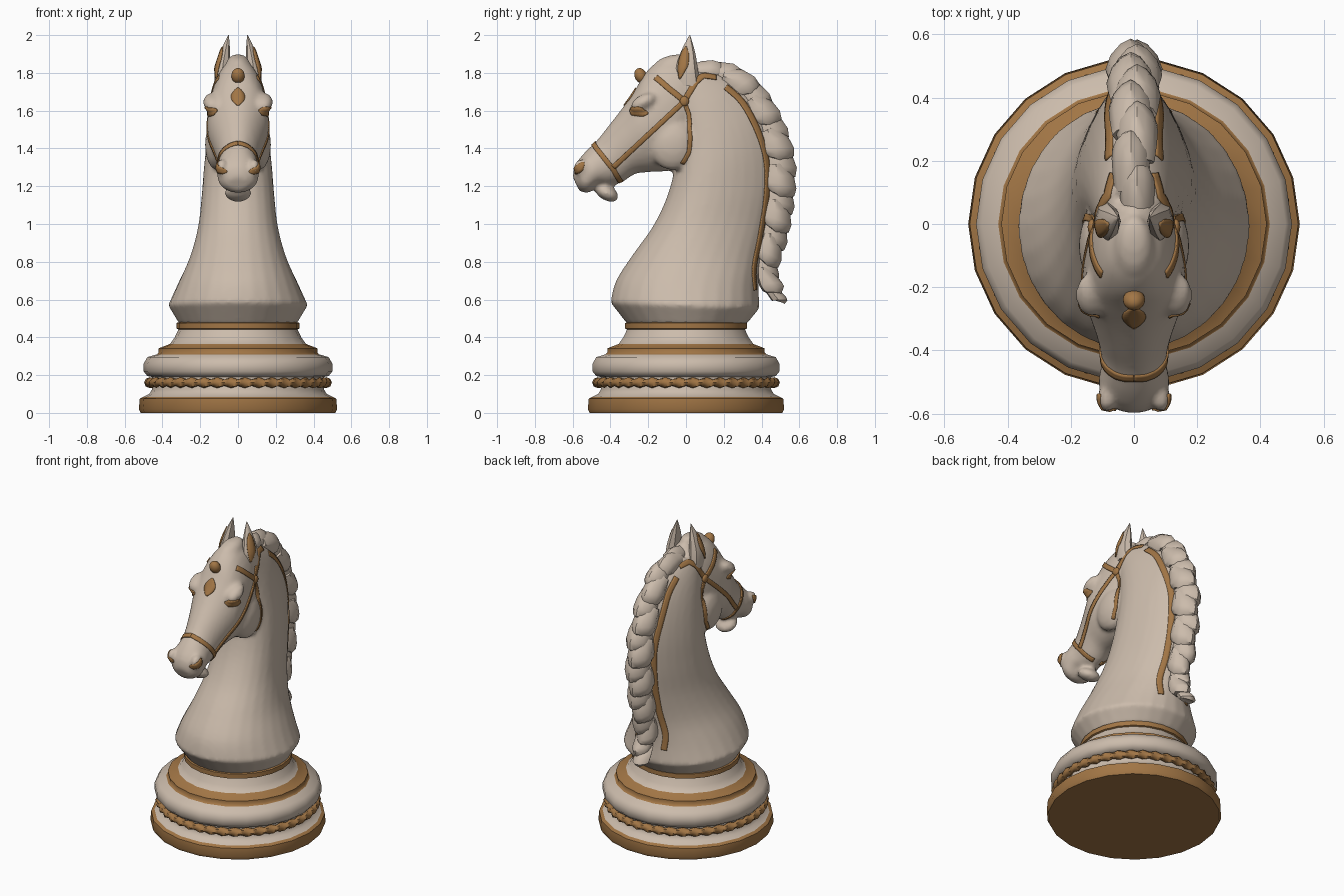
import bpy, bmesh, math
from mathutils import Vector
from mathutils.bvhtree import BVHTree

if "Cube" in bpy.data.objects:
    bpy.data.objects.remove(bpy.data.objects["Cube"])


def material(name, rgb):
    m = bpy.data.materials.new(name)
    m.diffuse_color = (*rgb, 1)
    m.use_nodes = True
    m.node_tree.nodes["Principled BSDF"].inputs["Base Color"].default_value = m.diffuse_color
    return m


CREAM = material("cream", (0.60, 0.50, 0.41))
GOLD = material("antique gold", (0.36, 0.18, 0.06))


def activate(ob):
    bpy.ops.object.select_all(action='DESELECT')
    ob.select_set(True)
    bpy.context.view_layer.objects.active = ob


def finish(name, bm, mats, angle=40, recalc=True):
    if recalc:
        bmesh.ops.recalc_face_normals(bm, faces=bm.faces)
    me = bpy.data.meshes.new(name)
    bm.to_mesh(me)
    bm.free()
    ob = bpy.data.objects.new(name, me)
    bpy.context.collection.objects.link(ob)
    for m in mats:
        me.materials.append(m)
    activate(ob)
    bpy.ops.object.shade_smooth_by_angle(angle=math.radians(angle))
    return ob


def smooth_rows(rows, n):
    """Catmull-Rom interpolation of a list of tuples, n steps per span."""
    out = []
    for i in range(len(rows) - 1):
        p = [rows[max(0, min(len(rows) - 1, i + k))] for k in (-1, 0, 1, 2)]
        for j in range(n):
            t = j / n
            out.append(tuple(0.5 * (2 * b + (c - a) * t + (2 * a - 5 * b + 4 * c - d) * t * t
                                    + (3 * b - a - 3 * c + d) * t ** 3) for a, b, c, d in zip(*p)))
    return out + [tuple(rows[-1])]


def loft(bm, rings):
    rows = [[bm.verts.new(p) for p in r] for r in rings]
    n = len(rows[0])
    for a, b in zip(rows, rows[1:]):
        for i in range(n):
            bm.faces.new((a[i], a[(i + 1) % n], b[(i + 1) % n], b[i]))
    bm.faces.new(rows[0])
    bm.faces.new(rows[-1])


def egg(row, n=28):
    """Ring between two outline points; e narrows the second end."""
    ya, za, yb, zb, w, e = row
    ring = []
    for i in range(n):
        c, s = math.cos(2 * math.pi * i / n), math.sin(2 * math.pi * i / n)
        t = (1 + c) / 2
        ring.append((w * s * (1 - e * c), ya + (yb - ya) * t, za + (zb - za) * t))
    return ring


def ball(bm, pos, size, tilt=0):
    vs = bmesh.ops.create_uvsphere(bm, u_segments=20, v_segments=12, radius=1)['verts']
    ct, st = math.cos(tilt), math.sin(tilt)
    for v in vs:
        x, y, z = (a * b for a, b in zip(v.co, size))
        v.co = Vector(pos) + Vector((x, y * ct - z * st, y * st + z * ct))


# turned base: radius, height, and colour of the band above each point
profile = [(.515, 0, 1), (.525, .02, 1), (.52, .075, 1), (.50, .085, 0), (.47, .10, 0), (.455, .125, 0),
           (.455, .19, 0), (.48, .195, 0), (.50, .22, 0), (.50, .26, 0), (.48, .295, 0), (.43, .31, 1),
           (.42, .32, 1), (.42, .342, 1), (.36, .365, 0), (.335, .40, 0), (.315, .442, 1), (.325, .446, 1),
           (.325, .476, 1), (.30, .485, 1)]
N = 22
bm = bmesh.new()
loft(bm, [[(r * math.cos(2 * math.pi * i / N), r * math.sin(2 * math.pi * i / N), z) for i in range(N)]
          for r, z, _ in profile])
bm.faces.ensure_lookup_table()
for i, f in enumerate(bm.faces):
    f.material_index = profile[i // N][2] if i // N < len(profile) else 1
finish("turned_base", bm, [CREAM, GOLD], 50)

# twisted rope moulding
bm = bmesh.new()
M, K = 160, 8
rows = []
for i in range(M):
    th = 2 * math.pi * i / M
    row = []
    for k in range(K):
        ph = 2 * math.pi * k / K
        q = .023 + .006 * math.cos(ph * 2 - th * 40)
        r = .468 + q * math.cos(ph)
        row.append(bm.verts.new((r * math.cos(th), r * math.sin(th), .16 + q * math.sin(ph))))
    rows.append(row)
for i in range(M):
    for k in range(K):
        a, b = rows[i], rows[(i + 1) % M]
        bm.faces.new((a[k], b[k], b[(k + 1) % K], a[(k + 1) % K]))
finish("rope_moulding", bm, [GOLD])

# horse body: neck and head lofts with muscle masses, fused into one skin
neck = [(-.31, .47, .32, .47, .31, 0), (-.40, .585, .39, .555, .37, 0), (-.37, .70, .385, .68, .315, .05),
        (-.28, .84, .40, .82, .25, .15), (-.18, .98, .435, 1.0, .205, .25), (-.11, 1.12, .465, 1.2, .185, .3),
        (-.07, 1.25, .455, 1.42, .172, .3), (-.05, 1.38, .40, 1.60, .155, .3),
        (-.05, 1.52, .28, 1.74, .135, .25), (-.08, 1.66, .12, 1.83, .11, .1)]
head = [(.06, 1.85, .06, 1.58, .09, 0), (-.05, 1.875, .03, 1.42, .13, 0), (-.14, 1.865, -.02, 1.31, .15, 0),
        (-.215, 1.80, -.10, 1.28, .162, 0), (-.27, 1.71, -.19, 1.275, .16, .05),
        (-.34, 1.61, -.27, 1.265, .135, 0), (-.41, 1.52, -.34, 1.22, .112, 0),
        (-.47, 1.445, -.41, 1.205, .102, -.1), (-.54, 1.375, -.46, 1.205, .112, -.1),
        (-.588, 1.31, -.515, 1.165, .10, -.1), (-.60, 1.25, -.565, 1.175, .05, 0)]
bm = bmesh.new()
loft(bm, [egg(neck[0])] + [egg(r) for r in smooth_rows(neck[1:], 4)])
loft(bm, [egg(r) for r in smooth_rows(head, 4)])
ball(bm, (0, -.42, 1.165), (.072, .068, .04), -.5)            # lower lip
ball(bm, (0, -.07, 1.855), (.06, .10, .04), .2)               # forelock
for s in (-1, 1):
    ball(bm, (s * .11, -.07, 1.42), (.065, .125, .135))       # cheek
    ball(bm, (s * .135, -.225, 1.645), (.05, .075, .04), .5)  # brow
    ball(bm, (s * .085, -.55, 1.30), (.03, .045, .045))       # nostril swell
body = finish("horse_body", bm, [CREAM])
rm = body.modifiers.new("fuse", 'REMESH')
rm.mode, rm.voxel_size, rm.use_smooth_shade = 'VOXEL', .014, True
sm = body.modifiers.new("soften", 'SMOOTH')
sm.factor, sm.iterations = .5, 4
for m in ("fuse", "soften"):
    bpy.ops.object.modifier_apply(modifier=m)
bpy.ops.object.shade_smooth_by_angle(angle=math.radians(50))


def tree(ob):
    return BVHTree.FromPolygons([v.co.copy() for v in ob.data.vertices],
                                [tuple(p.vertices) for p in ob.data.polygons])


skin = tree(body)


def side(y, z):
    """Point on the right flank at the given y, z."""
    hit = skin.ray_cast(Vector((1, y, z)), Vector((-1, 0, 0)))[0]
    return hit or skin.find_nearest(Vector((.1, y, z)))[0]


def strap(name, pts, width, taper=False, bvh=skin, mirror=True):
    """Thin gold band laid on a surface along a path."""
    bm = bmesh.new()
    for s in ((1, -1) if mirror else (1,)):
        path = [Vector((p[0] * s, p[1], p[2])) for p in pts]
        fine = []
        for a, b in zip(path, path[1:]):
            k = max(3, int((b - a).length / .012))
            fine += [a.lerp(b, j / k) for j in range(k)]
        fine = [bvh.find_nearest(p)[:2] for p in fine + [path[-1]]]
        last, rows = len(fine) - 1, []
        for i, (co, n) in enumerate(fine):
            t = fine[min(i + 1, last)][0] - fine[max(i - 1, 0)][0]
            w = width / 2 * (math.sin(math.pi * (.04 + .92 * i / last)) if taper else 1)
            d = t.cross(n).normalized() * w
            row = []
            for k in (-1, -.33, .33, 1):
                c2, n2 = bvh.find_nearest(co + d * k)[:2]
                row.append(bm.verts.new(c2 + n2 * .006))
            rows.append(row)
        for a, b in zip(rows, rows[1:]):
            for k in range(3):
                bm.faces.new((a[k], a[k + 1], b[k + 1], b[k]))
    ob = finish(name, bm, [GOLD], recalc=False)
    ob.modifiers.new("thickness", 'SOLIDIFY').thickness = .008


# bridle
node = side(-.01, 1.65)
strap("nose_band", [(0, -.50, 1.44), (.07, -.49, 1.42), side(-.45, 1.37), side(-.385, 1.29), side(-.345, 1.225)], .026)
strap("cheek_strap", [side(y, 1.30 + (y + .385) * .933) for y in (-.385, -.29, -.2, -.1, -.01)], .026)
strap("brow_strap", [side(-.16, 1.775), side(-.09, 1.715), node], .03)
strap("crown_strap", [node, side(.05, 1.75), side(.09, 1.785), side(.16, 1.775)], .032)
strap("throat_strap", [node, side(.015, 1.58), side(.02, 1.48), side(.015, 1.38), side(-.02, 1.32)], .024)
bm = bmesh.new()
for s in (-1, 1):
    ball(bm, (s * (node.x + .004), node.y, node.z), (.014, .026, .026))
finish("bridle_rosettes", bm, [GOLD])

# face details
strap("eyes", [side(-.295, 1.60), side(-.25, 1.595), side(-.20, 1.585)], .065, True)
strap("nostrils", [side(-.585, 1.275), side(-.56, 1.30), side(-.54, 1.325)], .045, True)
strap("forehead_diamond", [(0, -.265, 1.72), (0, -.30, 1.67), (0, -.325, 1.625)], .075, True, mirror=False)
bm = bmesh.new()
ball(bm, (0, -.24, 1.785), (.035, .032, .042), .4)
finish("forehead_boss", bm, [GOLD])

# ears with gold inner hollows
ear_rows = [(.08, .015, 1.73, .045, .06), (.082, .005, 1.82, .04, .058),
            (.068, .010, 1.91, .026, .038), (.05, .02, 2.0, .002, .002)]
bm = bmesh.new()
for s in (-1, 1):
    loft(bm, [[(s * (x + hx * math.cos(a * math.pi / 4)), y + hy * math.sin(a * math.pi / 4), z)
               for a in range(8)] for x, y, z, hx, hy in smooth_rows(ear_rows, 3)])
ears = finish("ears", bm, [CREAM])
strap("ear_hollows", [(.125, -.035, 1.77), (.118, -.02, 1.85), (.085, 0, 1.94)], .06, True, tree(ears))

# mane: overlapping pointed locks along the crest
crest = smooth_rows([(.02, 1.79), (.20, 1.765), (.32, 1.67), (.41, 1.50), (.455, 1.33), (.455, 1.15),
                     (.43, .95), (.395, .79), (.41, .69), (.47, .60)], 10)
lens = [0]
for a, b in zip(crest, crest[1:]):
    lens.append(lens[-1] + math.dist(a, b))


def crest_at(d):
    d = max(0, min(d, lens[-1] - 1e-4))
    i = next(k for k in range(len(lens) - 1) if lens[k + 1] > d)
    a, b = Vector((0, *crest[i])), Vector((0, *crest[i + 1]))
    t = (b - a).normalized()
    return a.lerp(b, (d - lens[i]) / (lens[i + 1] - lens[i])), t, Vector((0, -t.z, t.y))


section = [(0, -.3), (.75, -.2), (1, .25), (.8, .6), (.4, .88), (0, 1), (-.4, .88), (-.8, .6), (-1, .25), (-.75, -.2)]
bm = bmesh.new()
LOCKS = 16
step = lens[-1] / LOCKS
for i in range(LOCKS):
    f = i / (LOCKS - 1)
    depth = .085 + .04 * math.sin(math.pi * min(1, f * 1.05)) - (.03 if i == LOCKS - 1 else 0)
    half = .055 + .025 * math.sin(math.pi * f)
    rings = []
    for t, k in ((-.1, .6), (.45, .9), (.9, 1.02), (1.2, .95), (1.4, .55)):
        p, tan, out = crest_at((i + t) * step)
        rings.append([p + Vector((half * u * (.6 + .4 * k) + (-1) ** i * .01, 0, 0)) + out * (depth * k * v)
                      + tan * (.035 * t * max(v, 0)) for u, v in section])
    loft(bm, rings)
finish("mane", bm, [CREAM], 45)

# gold edging beside the mane
edge = smooth_rows([(.21, 1.725), (.30, 1.64), (.38, 1.49), (.425, 1.33), (.425, 1.15), (.395, .95), (.36, .77),
                    (.365, .65)], 4)
strap("mane_edging", [side(y, z) for y, z in edge], .036)
